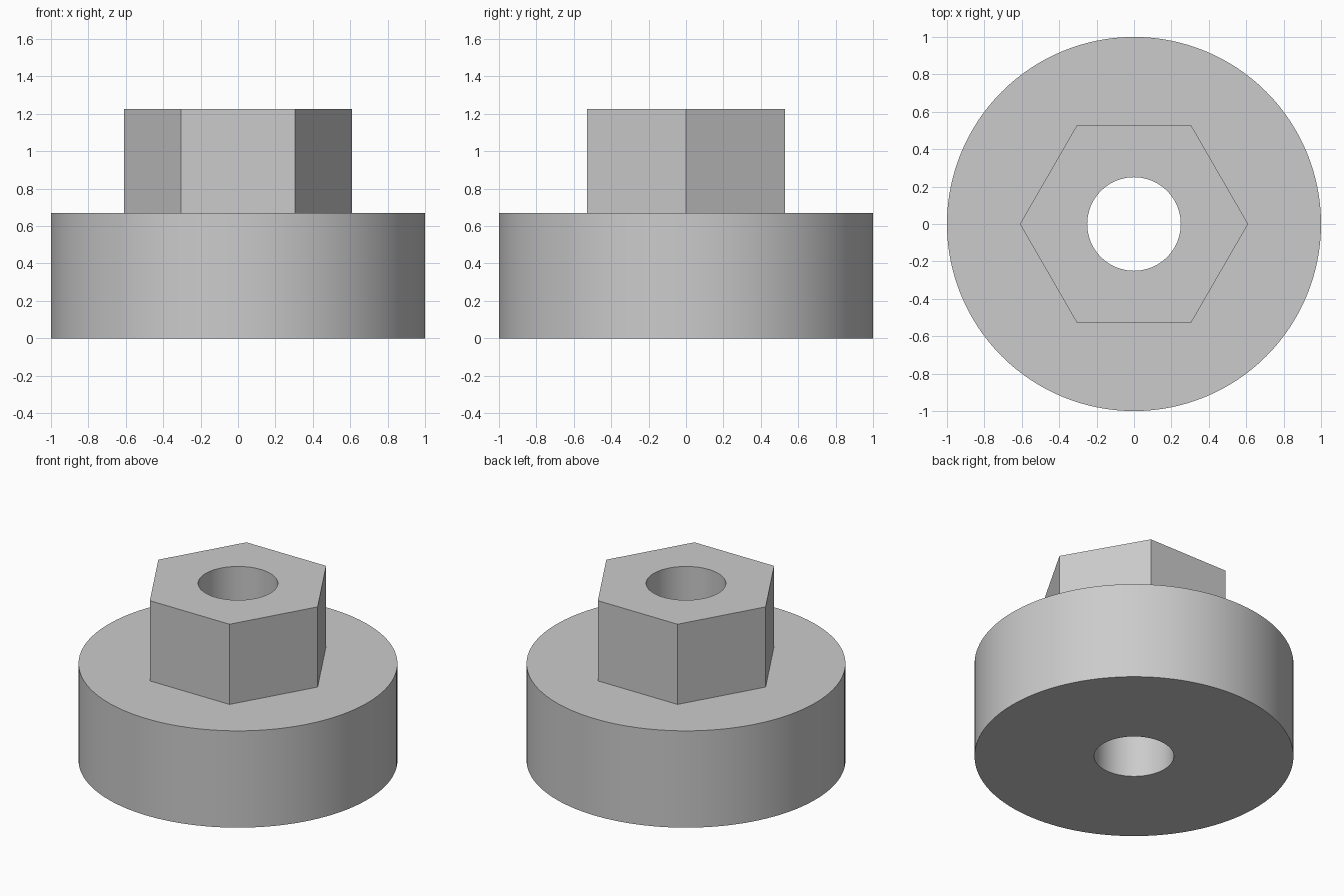
import bpy
import math

if "Cube" in bpy.data.objects:
    bpy.data.objects.remove(bpy.data.objects["Cube"], do_unlink=True)

BASE_TOP, HEX_TOP = 0.67, 1.225
BASE_RADIUS, HEX_RADIUS, BORE_RADIUS = 1.0, 0.61, 0.25

# Plain grey material
grey = bpy.data.materials.new("plain_grey")
grey.use_nodes = True
colour = (0.6, 0.6, 0.6, 1.0)
grey.diffuse_color = colour
grey.node_tree.nodes["Principled BSDF"].inputs["Base Color"].default_value = colour


def prism(name, sides, radius, bottom, top, turn=0.0):
    """Upright prism between two heights."""
    bpy.ops.mesh.primitive_cylinder_add(
        vertices=sides, radius=radius, depth=top - bottom,
        location=(0, 0, (bottom + top) / 2), rotation=(0, 0, turn))
    obj = bpy.context.object
    obj.name = name
    obj.data.materials.append(grey)
    bpy.ops.object.transform_apply(location=True, rotation=True, scale=True)
    return obj


def combine(target, tool, operation):
    """Boolean the tool into the target, then discard the tool."""
    mod = target.modifiers.new(operation.lower(), 'BOOLEAN')
    mod.operation = operation
    mod.solver = 'EXACT'
    mod.object = tool
    bpy.ops.object.select_all(action='DESELECT')
    target.select_set(True)
    bpy.context.view_layer.objects.active = target
    bpy.ops.object.modifier_apply(modifier=mod.name)
    bpy.data.objects.remove(tool, do_unlink=True)


# Round base, hexagonal boss with corners on the x axis, and through bore
hub = prism("hexagonal_hub", 128, BASE_RADIUS, 0, BASE_TOP)
boss = prism("hex_boss", 6, HEX_RADIUS, BASE_TOP / 2, HEX_TOP, math.radians(30))
combine(hub, boss, 'UNION')
bore = prism("bore_cutter", 96, BORE_RADIUS, -0.2, HEX_TOP + 0.2)
combine(hub, bore, 'DIFFERENCE')

# Smooth round walls, crisp edges
bpy.ops.object.shade_smooth_by_angle(angle=math.radians(30))
